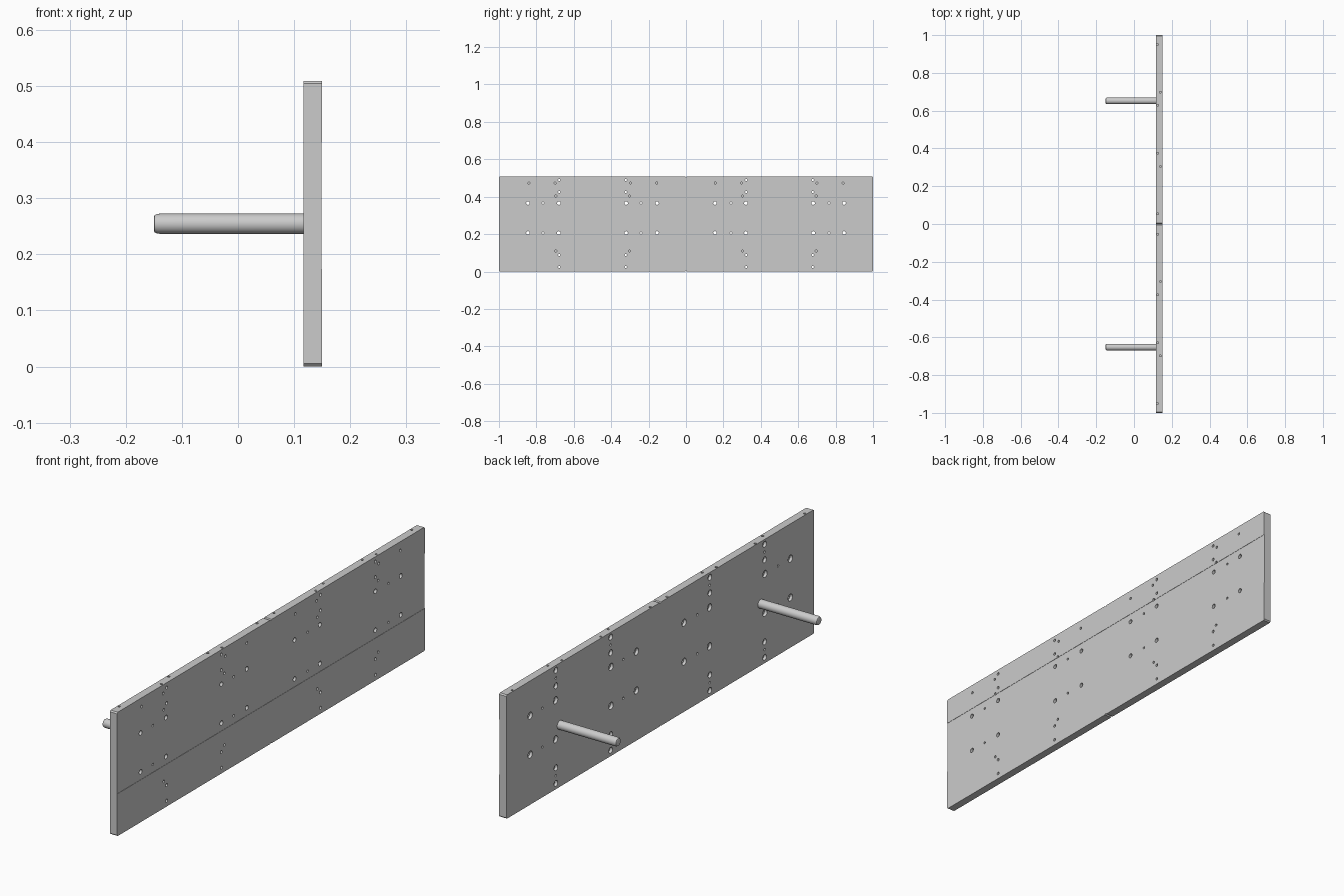
import bpy, bmesh, math

if "Cube" in bpy.data.objects:
    bpy.data.objects.remove(bpy.data.objects["Cube"])

X0, X1, H = 0.117, 0.15, 0.509   # plate back face, front face, height


def make_object(name, bm):
    bmesh.ops.recalc_face_normals(bm, faces=bm.faces)
    mesh = bpy.data.meshes.new(name)
    bm.to_mesh(mesh)
    bm.free()
    ob = bpy.data.objects.new(name, mesh)
    bpy.context.collection.objects.link(ob)
    return ob


def lathe(bm, profile, to_world, n=20):
    """Closed round solid from (radius, distance) steps along an axis."""
    rings = [[bm.verts.new(to_world(r * math.cos(2 * math.pi * i / n),
                                    r * math.sin(2 * math.pi * i / n), d))
              for i in range(n)] for r, d in profile]
    for a, b in zip(rings, rings[1:]):
        for i in range(n):
            j = (i + 1) % n
            bm.faces.new((a[i], a[j], b[j], b[i]))
    bm.faces.new(rings[0][::-1])
    bm.faces.new(rings[-1])


def drill_x(bm, y, z, profile, n=20):
    lathe(bm, profile, lambda u, v, d: (d, y + u, z + v), n)


def cut(target, cutter):
    m = target.modifiers.new("cut", 'BOOLEAN')
    m.operation = 'DIFFERENCE'
    m.solver = 'EXACT'
    m.use_self = True
    m.object = cutter
    bpy.context.view_layer.objects.active = target
    bpy.ops.object.modifier_apply(modifier=m.name)
    bpy.data.objects.remove(cutter)


# plate outline: chamfered corners, small notches mid-length, shallow front recess
c = 0.005
outline = [(-1, c), (-1 + c, 0), (-c, 0), (0, c), (c, 0), (1 - c, 0), (1, c),
           (1, H - c), (1 - c, H), (c, H), (0, H - c), (-c, H), (-1 + c, H), (-1, H - c)]
bm = bmesh.new()
face = bm.faces.new([bm.verts.new((X0, y, z)) for y, z in outline])
ext = bmesh.ops.extrude_face_region(bm, geom=[face])
bmesh.ops.translate(bm, vec=(X1 - X0, 0, 0),
                    verts=[v for v in ext["geom"] if isinstance(v, bmesh.types.BMVert)])
plate = make_object("mounting_plate", bm)

bm = bmesh.new()
bmesh.ops.create_cube(bm, size=1)
bmesh.ops.scale(bm, vec=(0.1, 2.2, 0.226), verts=bm.verts)
bmesh.ops.translate(bm, vec=(X1 + 0.05 - 0.0012, 0, 0.287), verts=bm.verts)
cut(plate, make_object("recess_cutter", bm))


# hole profiles along x
def counterbored(r, R):
    return [(R, X0 - 0.01), (R, X0 + 0.012), (r, X0 + 0.012), (r, X1 + 0.01)]


large = counterbored(0.0095, 0.0145)
medium = counterbored(0.0062, 0.012)
small = [(0.005, X0 - 0.01), (0.005, X1 + 0.01)]
blind_front = [(0.0055, X1 - 0.015), (0.0055, X1 + 0.01)]
blind_back = [(0.005, X0 - 0.01), (0.005, X0 + 0.012)]

bm = bmesh.new()
for side in (-1, 1):
    # each group: outer/inner bolt columns, with a dense column near the group seam
    for bolts, column, dark_top, dark in (
            ((0.155, 0.24, 0.32), 0.322, (0.157, 0.297), 0.302),
            ((0.845, 0.765, 0.68), 0.678, (0.84, 0.70), 0.696)):
        for z in (0.206, 0.366):
            for y, prof in zip(bolts, (large, small, large)):
                drill_x(bm, side * y, z, prof)
        for z in (0.024, 0.088, 0.425, 0.489):
            drill_x(bm, side * column, z, medium)
        for z in (0.056, 0.457):
            drill_x(bm, side * column, z, blind_back, 12)
        for y in dark_top:
            drill_x(bm, side * y, 0.473, blind_front, 12)
        for z in (0.11, 0.404):
            drill_x(bm, side * dark, z, blind_front, 12)
    # dowel holes in the top edge
    for y, x in ((0.055, 0.125), (0.305, 0.14), (0.375, 0.125),
                 (0.628, 0.125), (0.698, 0.14), (0.95, 0.125)):
        lathe(bm, [(0.005, H - 0.015), (0.005, H + 0.01)],
              lambda u, v, d: (x + u, side * y + v, d), 12)
cut(plate, make_object("hole_cutter", bm))

# two rounded-end pegs
for side, name in ((-1, "left_peg"), (1, "right_peg")):
    bm = bmesh.new()
    drill_x(bm, side * 0.652, 0.2545,
            [(0.0125, -0.15), (0.0155, -0.1485), (0.0175, -0.144), (0.018, -0.138),
             (0.018, X0 + 0.002)], 40)
    make_object(name, bm)

for ob in bpy.data.objects:
    ob.select_set(True)
bpy.context.view_layer.objects.active = plate
bpy.ops.object.shade_smooth_by_angle(angle=math.radians(35))
